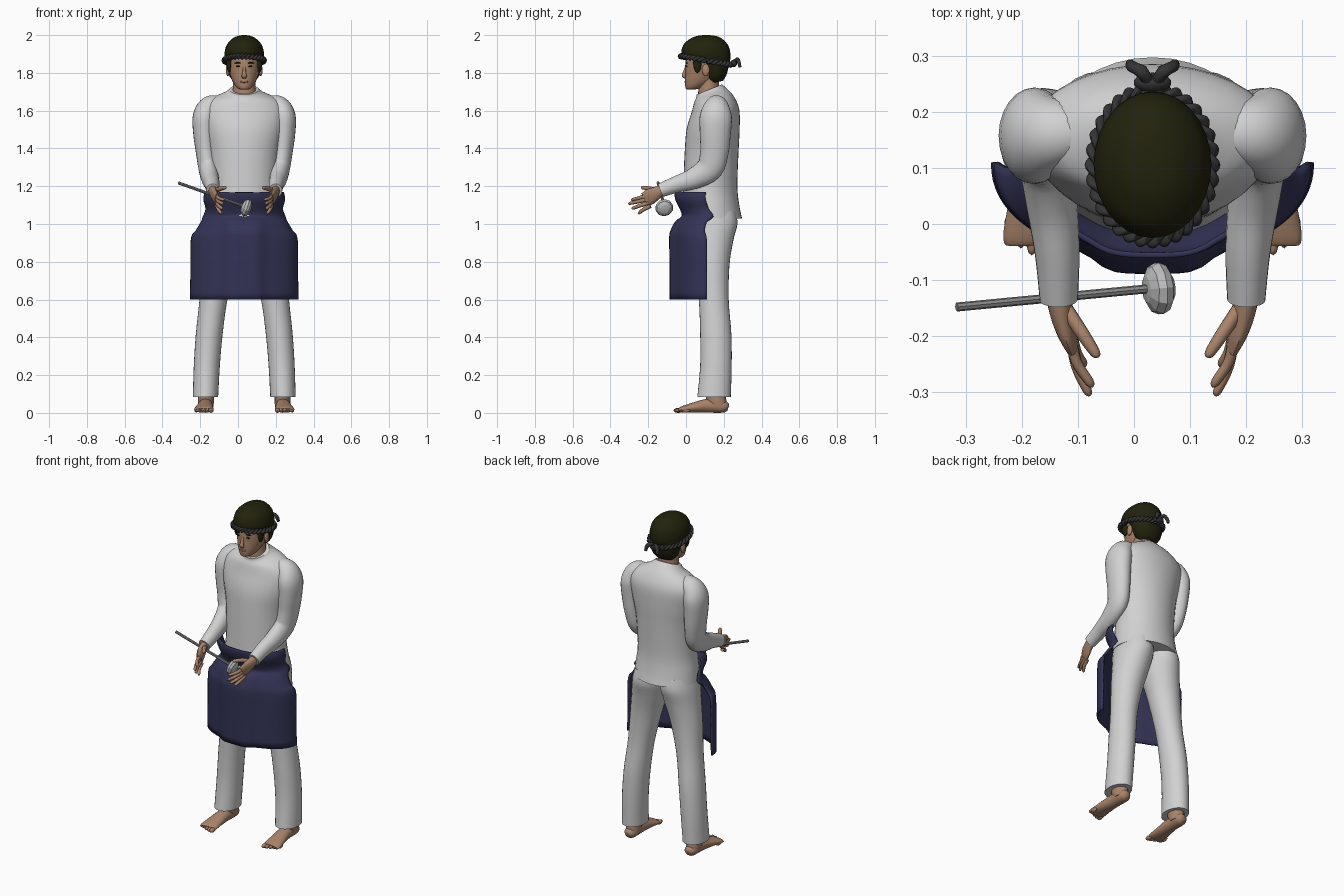
import bpy, bmesh, math
from mathutils import Vector, Matrix

if "Cube" in bpy.data.objects:
    bpy.data.objects.remove(bpy.data.objects["Cube"])

CX = 0.033  # centre line of the figure


def material(name, r, g, b):
    m = bpy.data.materials.new(name)
    m.diffuse_color = (r, g, b, 1)
    m.use_nodes = True
    m.node_tree.nodes["Principled BSDF"].inputs["Base Color"].default_value = m.diffuse_color
    return m


SKIN = material("skin", 0.40, 0.23, 0.145)
LIPS = material("lips", 0.29, 0.14, 0.09)
WHITE = material("white_cloth", 0.64, 0.64, 0.64)
NAVY = material("navy_cloth", 0.033, 0.033, 0.092)
OLIVE = material("dark_olive", 0.016, 0.016, 0.004)
GREY = material("charcoal_rope", 0.035, 0.035, 0.037)
STEEL = material("pale_metal", 0.50, 0.50, 0.50)
ROD = material("rod_grey", 0.26, 0.26, 0.26)


def finish(name, bm, mat, angle=50):
    bmesh.ops.recalc_face_normals(bm, faces=bm.faces)
    me = bpy.data.meshes.new(name)
    bm.to_mesh(me)
    bm.free()
    ob = bpy.data.objects.new(name, me)
    bpy.context.collection.objects.link(ob)
    me.materials.append(mat)
    if angle:
        bpy.ops.object.select_all(action='DESELECT')
        ob.select_set(True)
        bpy.context.view_layer.objects.active = ob
        bpy.ops.object.shade_smooth_by_angle(angle=math.radians(angle))
    return ob


def smooth_rows(rows, steps):
    """Catmull-Rom interpolation of rows of numbers."""
    out = []
    for i in range(len(rows) - 1):
        q = [rows[max(i - 1, 0)], rows[i], rows[i + 1], rows[min(i + 2, len(rows) - 1)]]
        for k in range(steps):
            t = k / steps
            out.append([0.5 * (2 * b + (c - a) * t + (2 * a - 5 * b + 4 * c - d) * t * t
                               + (3 * b - a - 3 * c + d) * t ** 3) for a, b, c, d in zip(*q)])
    return out + [list(rows[-1])]


def skin_rings(bm, rings):
    vs = [[bm.verts.new(p) for p in r] for r in rings]
    n = len(vs[0])
    for a, b in zip(vs, vs[1:]):
        for j in range(n):
            bm.faces.new((a[j], a[(j + 1) % n], b[(j + 1) % n], b[j]))
    bm.faces.new(vs[0])
    bm.faces.new(vs[-1])


def stack(bm, rows, seg=28, steps=4):
    """Level rings: x, z, half width, front y, back y, tilt."""
    rings = []
    for x, z, rx, yf, yb, tilt in smooth_rows(rows, steps):
        ring = []
        for j in range(seg):
            a = 2 * math.pi * j / seg
            dy = math.sin(a) * (yb - yf) / 2
            ring.append((x + rx * math.cos(a), (yf + yb) / 2 + dy, z + tilt * dy))
        rings.append(ring)
    skin_rings(bm, rings)


def tube(bm, rows, seg=20, steps=4):
    """Path rings: x, y, z, sideways radius, upright radius."""
    rows = smooth_rows(rows, steps)
    pts = [Vector(r[:3]) for r in rows]
    rings = []
    for i, r in enumerate(rows):
        t = (pts[min(i + 1, len(pts) - 1)] - pts[max(i - 1, 0)]).normalized()
        side = (Vector((1, 0, 0)) - t * t.x).normalized()
        up = side.cross(t)
        rings.append([pts[i] + side * r[3] * math.cos(a) + up * r[4] * math.sin(a)
                      for a in (2 * math.pi * j / seg for j in range(seg))])
    skin_rings(bm, rings)


def ball(bm, loc, rad, u=20, v=12, rot=Matrix()):
    m = Matrix.Translation(loc) @ rot @ Matrix.Diagonal((*rad, 1))
    bmesh.ops.create_uvsphere(bm, u_segments=u, v_segments=v, radius=1, matrix=m)


# Shirt body, from hem to collar
bm = bmesh.new()
stack(bm, [(CX, 1.03, .193, -.025, .297, 0), (CX, 1.10, .186, -.02, .282, 0),
           (CX, 1.20, .176, -.015, .272, 0), (CX, 1.38, .185, -.007, .278, 0),
           (CX, 1.50, .21, .003, .284, 0), (CX, 1.60, .222, .03, .282, .05),
           (CX, 1.66, .18, .045, .255, .12), (CX, 1.695, .10, .055, .215, .3),
           (CX, 1.712, .077, .055, .19, .4)], 36)
finish("shirt_body", bm, WHITE)

# Neck
bm = bmesh.new()
stack(bm, [(CX, 1.66, .07, .06, .185, .3), (CX, 1.72, .06, .065, .175, .3),
           (CX, 1.80, .06, .07, .175, 0)], 20)
finish("neck", bm, SKIN)

# Head with nose and ears
bm = bmesh.new()
stack(bm, [(CX, 1.712, .02, .005, .045, 0), (CX, 1.722, .04, -.003, .09, 0),
           (CX, 1.755, .062, -.006, .15, 0), (CX, 1.80, .078, -.004, .185, 0),
           (CX, 1.84, .084, -.004, .205, 0), (CX, 1.88, .086, 0, .215, 0),
           (CX, 1.94, .075, .015, .2, 0)], 28)
tube(bm, [(CX, .004, 1.84, .007, .006), (CX, -.007, 1.805, .009, .009),
          (CX, -.012, 1.785, .014, .011), (CX, -.002, 1.774, .011, .006)], 10)
for s in (-1, 1):
    ball(bm, (CX + s * .087, .105, 1.815), (.010, .02, .032))
finish("head", bm, SKIN)

# Face details
bm = bmesh.new()
for s in (-1, 1):
    ball(bm, (CX + s * .032, .003, 1.835), (.013, .005, .0045), 10, 6)
    ball(bm, (CX + s * .034, .003, 1.853), (.02, .006, .004), 10, 6)
finish("eyes_and_brows", bm, OLIVE)
bm = bmesh.new()
ball(bm, (CX, -.003, 1.753), (.022, .006, .006), 12, 8)
finish("mouth", bm, LIPS)

# Hair: lower back and sideburns, then crown
bm = bmesh.new()
stack(bm, [(CX, 1.75, .05, .12, .195, .2), (CX, 1.78, .077, .10, .215, .2),
           (CX, 1.83, .092, .075, .226, .1), (CX, 1.89, .097, .03, .23, 0)])
for s in (-1, 1):
    ball(bm, (CX + s * .08, .06, 1.85), (.013, .022, .05))
finish("hair_back", bm, OLIVE)
bm = bmesh.new()
stack(bm, [(CX, 1.865, .098, -.016, .228, -.12), (CX, 1.90, .105, -.025, .236, -.1),
           (CX, 1.95, .092, -.008, .225, -.06), (CX, 1.985, .058, .03, .185, 0),
           (CX, 1.997, .028, .065, .15, 0), (CX, 2.0, .006, .1, .115, 0)])
finish("hair_crown", bm, OLIVE)

# Twisted headband with a knot and two tails
bm = bmesh.new()
N, SEG, TURNS = 132, 8, 16
for phase in (0, math.pi):
    rings = []
    for i in range(N + 1):
        a = 2 * math.pi * i / N
        w = TURNS * a + phase
        out = Vector((math.cos(a), math.sin(a), 0))
        c = Vector((CX + .104 * out.x, .105 + .132 * out.y, 1.866 - .022 * out.y))
        c += .007 * (math.cos(w) * out + math.sin(w) * Vector((0, 0, 1)))
        rings.append([c + .010 * (math.cos(b) * out + math.sin(b) * Vector((0, 0, 1)))
                      for b in (2 * math.pi * k / SEG for k in range(SEG))])
    skin_rings(bm, rings)
ball(bm, (CX, .252, 1.85), (.034, .018, .02), 14, 8)
for s in (-1, 1):
    tube(bm, [(CX + s * .008, .255, 1.86, .011, .009), (CX + s * .02, .272, 1.872, .012, .01),
              (CX + s * .035, .280, 1.855, .012, .01), (CX + s * .04, .286, 1.83, .008, .008)], 10)
finish("headband", bm, GREY)

for s, side in ((-1, "right"), (1, "left")):
    def X(o):
        return CX + s * o

    # Sleeve
    bm = bmesh.new()
    tube(bm, [(X(.12), .165, 1.635, .04, .045), (X(.175), .162, 1.622, .06, .065),
              (X(.208), .158, 1.57, .064, .085), (X(.21), .155, 1.48, .06, .082),
              (X(.203), .15, 1.38, .053, .075), (X(.192), .125, 1.295, .05, .07),
              (X(.18), .04, 1.24, .046, .056), (X(.17), -.05, 1.21, .04, .044),
              (X(.167), -.135, 1.178, .034, .037)], 24)
    finish(side + "_sleeve", bm, WHITE)

    # Hand: palm, four fingers, thumb
    bm = bmesh.new()
    tube(bm, [(X(.167), -.12, 1.182, .024, .026), (X(.163), -.155, 1.165, .021, .034),
              (X(.153), -.19, 1.145, .017, .042), (X(.143), -.215, 1.13, .012, .038)], 16)
    for k in range(4):
        z0, z1, y1 = 1.152 - .019 * k, (1.125, 1.105, 1.08, 1.055)[k], (-.29, -.305, -.288, -.255)[k]
        x1 = .112 + .004 * k
        tube(bm, [(X(.146), -.20 + .004 * k, z0, .010, .011),
                  (X(.136), (y1 - .2) / 2, (z0 + z1) / 2, .0095, .010),
                  (X(x1), y1 + .008, z1 + .004, .008, .008), (X(x1 - .002), y1, z1, .003, .003)], 8)
    tube(bm, [(X(.155), -.15, 1.175, .013, .014), (X(.125), -.195, 1.188, .012, .012),
              (X(.102), -.23, 1.192, .009, .009), (X(.098), -.238, 1.192, .003, .003)], 10)
    finish(side + "_hand", bm, SKIN)

    # Trouser leg
    bm = bmesh.new()
    stack(bm, [(X(.205), .085, .067, .06, .237, 0), (X(.198), .25, .069, .075, .242, 0),
               (X(.185), .42, .071, .075, .24, 0), (X(.163), .6, .074, .068, .226, 0),
               (X(.135), .78, .09, .05, .23, 0), (X(.108), .91, .102, .03, .25, 0),
               (X(.093), 1.0, .103, .01, .272, 0), (X(.088), 1.07, .09, .01, .262, 0)], 28)
    finish(side + "_trouser_leg", bm, WHITE)

    # Bare foot with toes
    bm = bmesh.new()
    stack(bm, [(X(.203), .03, .04, .13, .22, 0), (X(.203), .06, .042, .11, .215, 0),
               (X(.203), .12, .042, .10, .205, 0)], 16)
    tube(bm, [(X(.203), .224, .028, .018, .018), (X(.203), .20, .033, .035, .032),
              (X(.205), .12, .038, .038, .037), (X(.210), .04, .028, .046, .027),
              (X(.214), -.02, .018, .052, .017), (X(.214), -.035, .014, .048, .011)], 20)
    for k in range(5):
        ball(bm, (X(.176 + .0195 * k), -.042 + .004 * k * k / 1.6, .013),
             (.0135 if k == 0 else .010, .024, .013 if k == 0 else .011), 10, 8)
    finish(side + "_foot", bm, SKIN)

# Apron: folded top flap, pinched waist, bulging skirt (z, half width, front y, end y, bulge)
bm = bmesh.new()
rows = smooth_rows([(1.168, .205, -.05, .105, .012), (1.13, .212, -.05, .105, .008),
                    (1.08, .20, -.03, .12, .004), (1.04, .214, -.018, .145, .006),
                    (1.01, .225, -.04, .11, .02), (.96, .255, -.055, .10, .03),
                    (.92, .278, -.06, .11, .03), (.75, .28, -.06, .11, .028),
                    (.60, .283, -.06, .11, .028)], 3)
M, grid = 40, []
for z, hw, yf, ye, bulge in rows:
    line = []
    for j in range(M + 1):
        t = (2 * j / M - 1) * math.pi / 2
        x = hw * math.sin(t)
        step = 1 / (1 + math.exp((abs(x) - .095) / .012))
        y = yf + (ye - yf) * (1 - math.cos(t) ** .9) - bulge * step
        if abs(x) < .09:
            y += .006 * math.cos(x / .09 * math.pi / 2)
        line.append(bm.verts.new((CX + x, y, z)))
    grid.append(line)
for a, b in zip(grid, grid[1:]):
    for j in range(M):
        bm.faces.new((a[j], a[j + 1], b[j + 1], b[j]))
apron = finish("apron", bm, NAVY, 60)
sol = apron.modifiers.new("thickness", 'SOLIDIFY')
sol.thickness, sol.offset = .01, 0

# Cloth hanging behind the apron, with a grey lower end
bm = bmesh.new()
stack(bm, [(CX, .97, .05, -.02, .03, 0), (CX, .85, .05, -.03, .02, 0),
           (CX, .72, .04, -.035, .01, 0)], 16)
cloth = finish("hanging_cloth", bm, OLIVE)
cloth.data.materials.append(GREY)
for p in cloth.data.polygons:
    p.material_index = int(p.center.z < .78)

# Rod with a faceted bulb at its end
a, b = Vector((-.316, -.148, 1.218)), Vector((.03, -.115, 1.095))
q = (b - a).to_track_quat('Z', 'Y').to_matrix().to_4x4()
bm = bmesh.new()
bmesh.ops.create_cone(bm, cap_ends=True, segments=8, radius1=.008, radius2=.008,
                      depth=(b - a).length, matrix=Matrix.Translation((a + b) / 2) @ q)
finish("rod", bm, ROD, 0)
bm = bmesh.new()
ball(bm, (.044, -.115, 1.086), (.048, .048, .027), 10, 6, q)
finish("rod_bulb", bm, STEEL, 0)
